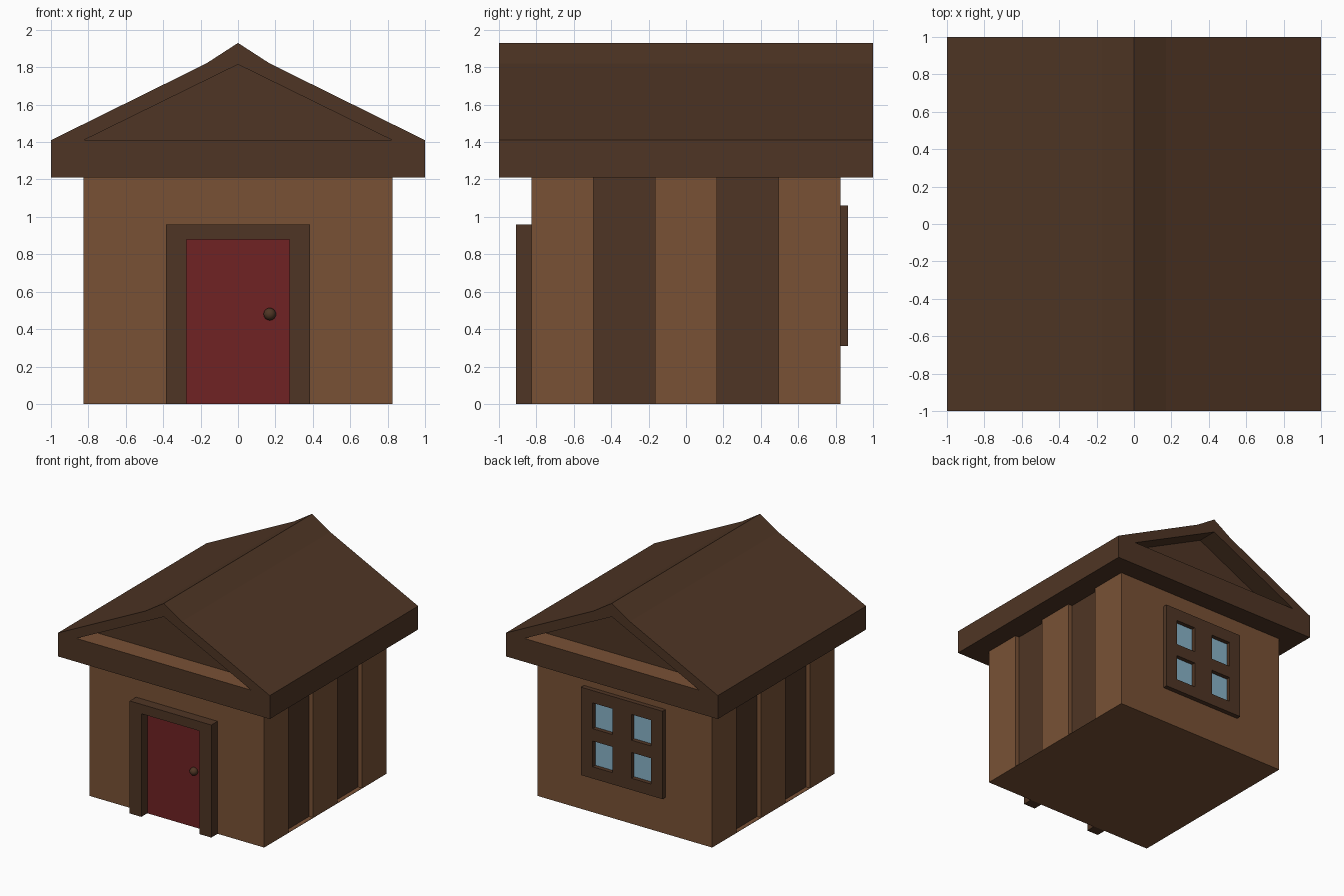
import bpy, bmesh
from mathutils import Vector

if "Cube" in bpy.data.objects:
    bpy.data.objects.remove(bpy.data.objects["Cube"])


def material(name, r, g, b):
    m = bpy.data.materials.new(name)
    m.diffuse_color = (r, g, b, 1)
    m.use_nodes = True
    m.node_tree.nodes["Principled BSDF"].inputs["Base Color"].default_value = m.diffuse_color
    return m


WALL = material("wall_brown", 0.19, 0.083, 0.036)
DARK = material("dark_brown", 0.078, 0.036, 0.018)
RED = material("door_red", 0.16, 0.016, 0.017)
BLUE = material("glass_blue", 0.25, 0.45, 0.58)


def prism(name, profile, lo, hi, axis, mat):
    """Extrude a 2D profile along y (profile is x,z) or z (profile is x,y)."""
    bm = bmesh.new()
    place = (lambda a, b: (a, lo, b)) if axis == "y" else (lambda a, b: (a, b, lo))
    face = bm.faces.new([bm.verts.new(place(a, b)) for a, b in profile])
    ext = bmesh.ops.extrude_face_region(bm, geom=[face])["geom"]
    move = Vector((0, hi - lo, 0)) if axis == "y" else Vector((0, 0, hi - lo))
    bmesh.ops.translate(bm, vec=move, verts=[v for v in ext if isinstance(v, bmesh.types.BMVert)])
    bmesh.ops.recalc_face_normals(bm, faces=bm.faces)
    mesh = bpy.data.meshes.new(name)
    bm.to_mesh(mesh)
    bm.free()
    obj = bpy.data.objects.new(name, mesh)
    bpy.context.collection.objects.link(obj)
    mesh.materials.append(mat)
    return obj


def box(name, x0, x1, y0, y1, z0, z1, mat):
    return prism(name, [(x0, z0), (x1, z0), (x1, z1), (x0, z1)], y0, y1, "y", mat)


def cut(obj, cutter):
    mod = obj.modifiers.new("cut", "BOOLEAN")
    mod.operation, mod.solver, mod.object = "DIFFERENCE", "EXACT", cutter
    bpy.context.view_layer.objects.active = obj
    bpy.ops.object.modifier_apply(modifier=mod.name)
    bpy.data.objects.remove(cutter)


def paint(obj, mat, test):
    """Give the faces that pass the test a second material."""
    obj.data.materials.append(mat)
    slot = len(obj.data.materials) - 1
    for p in obj.data.polygons:
        if test(p):
            p.material_index = slot


W, R = 0.825, 0.787   # wall half width, recessed panel position

# Walls: plan outline with two recessed dark panels on each side
side = [(W, -W), (W, -.495), (R, -.495), (R, -.165), (W, -.165),
        (W, .165), (R, .165), (R, .495), (W, .495), (W, W)]
plan = side + [(-x, -y) for x, y in side]
walls = prism("walls", plan, 0.003, 1.21, "z", WALL)
paint(walls, DARK, lambda p: abs(abs(p.center.x) - R) < 0.002)
box("floor", -W, W, -W, W, 0, 0.003, WALL)

# Roof with a recessed gable at both ends
half = [(1, 1.21), (1, 1.41), (.17, 1.82)]
outline = half + [(0, 1.93)] + [(-x, z) for x, z in reversed(half)]
roof = prism("roof", outline, -1, 1, "y", DARK)
for s in (-1, 1):
    lo, hi = sorted((s * W, s * 1.1))
    cut(roof, prism("gable_cutter", [(-W, 1.41), (W, 1.41), (0, 1.815)], lo, hi, "y", DARK))
paint(roof, WALL, lambda p: p.normal.z > 0.99 and abs(p.center.z - 1.41) < 0.01)

# Door, frame and knob
prism("door_frame", [(-.385, 0), (-.385, .96), (.385, .96), (.385, 0),
                     (.275, 0), (.275, .88), (-.275, .88), (-.275, 0)], -.91, -W, "y", DARK)
box("door", -.275, .275, -.829, -W, 0, .88, RED)
bpy.ops.mesh.primitive_uv_sphere_add(segments=24, ring_count=12, radius=0.033, location=(.17, -.838, .48))
knob = bpy.context.object
knob.name = "door_knob"
knob.data.materials.append(DARK)
bpy.ops.object.shade_smooth_by_angle()

# Back window with four panes
frame = box("window_frame", -.385, .385, W, .865, .31, 1.06, DARK)
for x in (-.275, .09):
    for z in (.41, .735):
        cut(frame, box("pane_cutter", x, x + .185, .8, .9, z, z + .22, DARK))
        box("window_pane", x, x + .185, W, .829, z, z + .22, BLUE)
